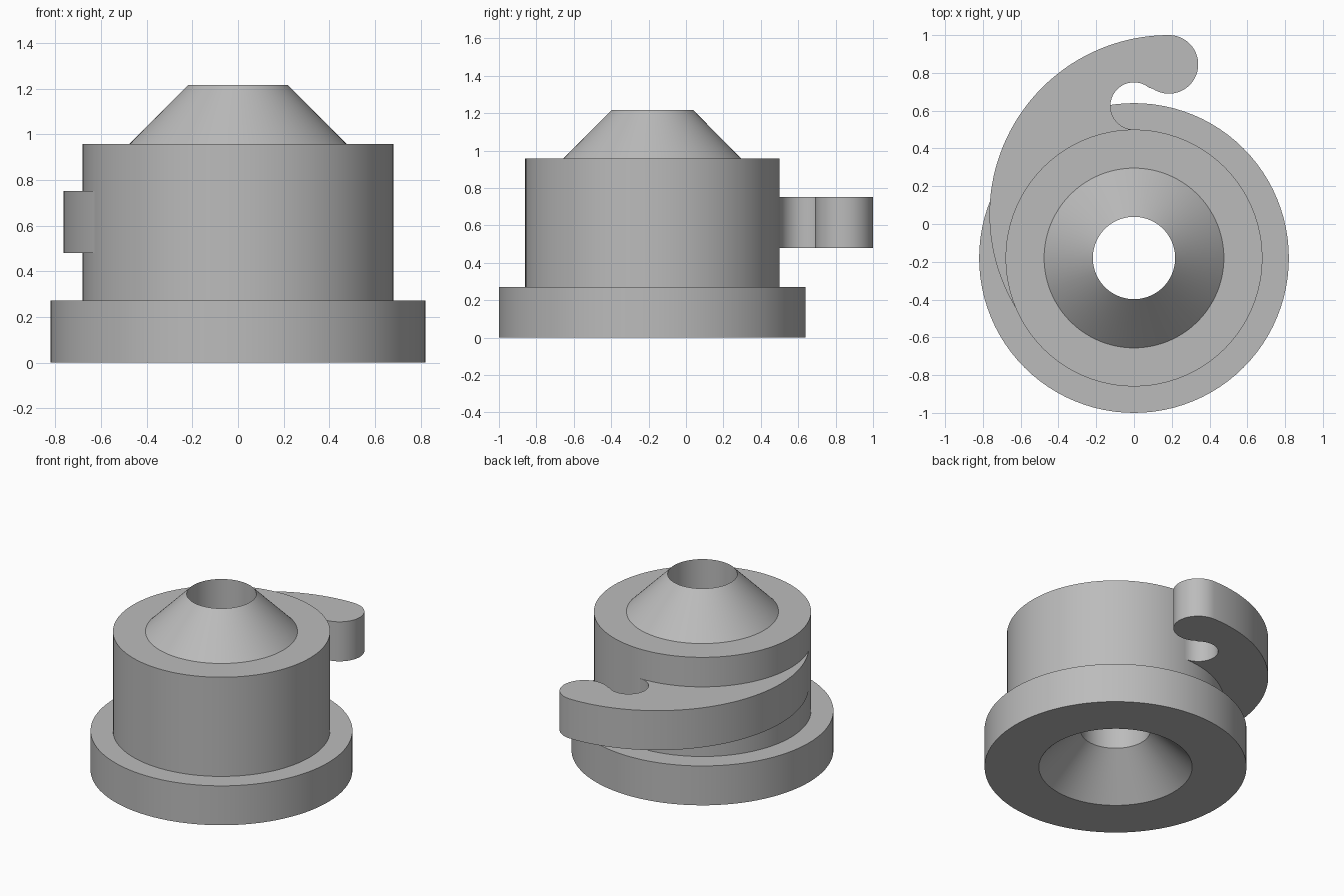
import bpy
import bmesh
from math import cos, sin, radians, tau

cube = bpy.data.objects.get("Cube")
if cube:
    bpy.data.objects.remove(cube, do_unlink=True)

grey = bpy.data.materials.new("plain grey")
grey.use_nodes = True
colour = (0.5, 0.5, 0.5, 1)
grey.diffuse_color = colour
grey.node_tree.nodes["Principled BSDF"].inputs["Base Color"].default_value = colour

CENTRE_Y = -0.18


def finish(name, bm):
    bmesh.ops.recalc_face_normals(bm, faces=bm.faces[:])
    mesh = bpy.data.meshes.new(name)
    bm.to_mesh(mesh)
    bm.free()
    mesh.materials.append(grey)
    obj = bpy.data.objects.new(name, mesh)
    bpy.context.collection.objects.link(obj)
    bpy.ops.object.select_all(action="DESELECT")
    obj.select_set(True)
    bpy.context.view_layer.objects.active = obj
    bpy.ops.object.shade_smooth_by_angle(angle=radians(30))
    return obj


def lathe(name, profile, steps=96):
    """Spin a closed (radius, height) profile about the vertical axis."""
    bm = bmesh.new()
    rings = [[bm.verts.new((r * cos(tau * i / steps), CENTRE_Y + r * sin(tau * i / steps), z))
              for r, z in profile] for i in range(steps)]
    n = len(profile)
    for i, ring in enumerate(rings):
        following = rings[(i + 1) % steps]
        for j in range(n):
            k = (j + 1) % n
            bm.faces.new((ring[j], following[j], following[k], ring[k]))
    return finish(name, bm)


def arc(cx, cy, r, start, end, steps):
    angles = [radians(start + (end - start) * i / steps) for i in range(steps + 1)]
    return [(cx + r * cos(a), cy + r * sin(a)) for a in angles]


def extrude(name, outline, bottom, top):
    bm = bmesh.new()
    face = bm.faces.new([bm.verts.new((x, y, bottom)) for x, y in outline])
    result = bmesh.ops.extrude_face_region(bm, geom=[face], use_keep_orig=True)
    upper = [v for v in result["geom"] if isinstance(v, bmesh.types.BMVert)]
    bmesh.ops.translate(bm, verts=upper, vec=(0, 0, top - bottom))
    return finish(name, bm)


# Stepped body with conical neck, straight bore and flared underside
lathe("flanged_body", [
    (0.48, 0), (0.82, 0), (0.82, 0.272), (0.68, 0.272), (0.68, 0.957),
    (0.476, 0.957), (0.218, 1.217), (0.218, 0.262)])

# Curved hook: rounded notch, rounded tip, sweeping outer edge, hidden root
notch = arc(0, 0.625, 0.125, 270, 50, 32)
tip = arc(0.185, 0.845, 0.155, 230, 450, 36)
sweep = arc(0.185, 0.05, 0.95, 90, 230, 56)
root = arc(0, CENTRE_Y, 0.6, 228, 90, 40)
extrude("side_hook", notch + tip[1:] + sweep[1:] + root, 0.48, 0.753)
